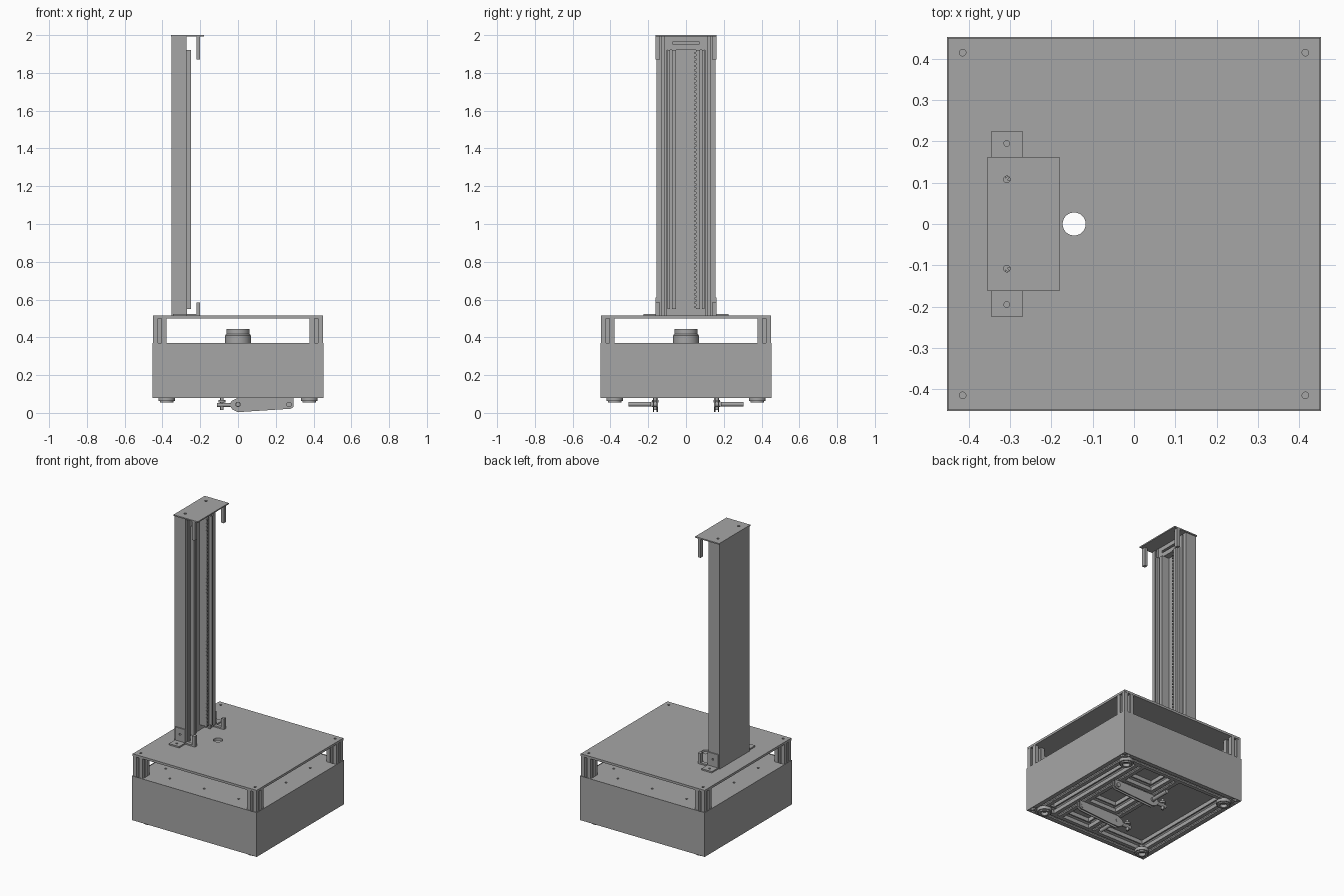
import bpy, bmesh, math
from mathutils import Matrix, Vector

old = bpy.data.objects.get("Cube")
if old:
    bpy.data.objects.remove(old)

grey = bpy.data.materials.new("machine_grey")
grey.use_nodes = True
grey.diffuse_color = (0.38, 0.38, 0.38, 1)
grey.node_tree.nodes["Principled BSDF"].inputs["Base Color"].default_value = grey.diffuse_color

# Rotations that turn the local z axis onto the named axis
TURN = {"z": Matrix(), "x": Matrix.Rotation(math.pi / 2, 4, "Y"),
        "y": Matrix.Rotation(-math.pi / 2, 4, "X")}


def finish(name, bm, smooth=False):
    bmesh.ops.recalc_face_normals(bm, faces=bm.faces)
    mesh = bpy.data.meshes.new(name)
    bm.to_mesh(mesh)
    bm.free()
    mesh.materials.append(grey)
    ob = bpy.data.objects.new(name, mesh)
    bpy.context.collection.objects.link(ob)
    if smooth:
        bpy.ops.object.select_all(action="DESELECT")
        ob.select_set(True)
        bpy.context.view_layer.objects.active = ob
        bpy.ops.object.shade_smooth_by_angle(angle=math.radians(35))
    return ob


def box(name, xs, ys, zs):
    bm = bmesh.new()
    bmesh.ops.create_cube(bm, size=1)
    for v in bm.verts:
        v.co = [(r[0] + r[1]) / 2 + c * (r[1] - r[0]) for c, r in zip(v.co, (xs, ys, zs))]
    return finish(name, bm)


def add_cyl(bm, start, length, radius, axis="z", sides=32):
    m = Matrix.Translation(start) @ TURN[axis] @ Matrix.Translation((0, 0, length / 2))
    bmesh.ops.create_cone(bm, cap_ends=True, segments=sides, radius1=radius,
                          radius2=radius, depth=length, matrix=m)


def cyl(name, start, length, radius, axis="z"):
    bm = bmesh.new()
    add_cyl(bm, start, length, radius, axis)
    return finish(name, bm, True)


def prism(name, pts, vec):
    """Extrude a flat polygon of 3D points along a vector."""
    bm = bmesh.new()
    face = bm.faces.new([bm.verts.new(p) for p in pts])
    top = bmesh.ops.extrude_face_region(bm, geom=[face])["geom"]
    bmesh.ops.translate(bm, vec=vec, verts=[g for g in top if isinstance(g, bmesh.types.BMVert)])
    return finish(name, bm)


def slotted_bar(name, start, length, size, axis="z"):
    """Square profile with an undercut slot in each of its four sides."""
    h = size / 2
    quarter = [(h, -h), (h, -.28 * h), (.75 * h, -.28 * h), (.75 * h, -.55 * h),
               (.4 * h, -.25 * h), (.4 * h, .25 * h), (.75 * h, .55 * h),
               (.75 * h, .28 * h), (h, .28 * h)]
    m = Matrix.Translation(start) @ TURN[axis]
    pts = [m @ (Matrix.Rotation(k * math.pi / 2, 4, "Z") @ Vector((a, b, 0)))
           for k in range(4) for a, b in quarter]
    return prism(name, pts, (m.to_3x3() @ Vector((0, 0, length))))


def lathe(name, profile, centre):
    bm = bmesh.new()
    vs = [bm.verts.new((r, 0, z)) for r, z in profile]
    es = [bm.edges.new(pair) for pair in zip(vs, vs[1:])]
    bmesh.ops.spin(bm, geom=vs + es, cent=(0, 0, 0), axis=(0, 0, 1), angle=math.tau, steps=40)
    bmesh.ops.remove_doubles(bm, verts=bm.verts, dist=.0001)
    bmesh.ops.translate(bm, vec=centre, verts=bm.verts)
    return finish(name, bm, True)


def drill(ob, holes, axis="z"):
    """Cut round holes given as (centre, radius)."""
    bm = bmesh.new()
    for c, r in holes:
        add_cyl(bm, Vector(c) - TURN[axis].to_3x3() @ Vector((0, 0, .03)), .06, r, axis, 24)
    cutter = finish("hole_cutter", bm)
    cutter.hide_render = True
    mod = ob.modifiers.new("holes", "BOOLEAN")
    mod.object, mod.solver = cutter, "EXACT"
    bpy.context.view_layer.update()
    mesh = bpy.data.meshes.new_from_object(ob.evaluated_get(bpy.context.evaluated_depsgraph_get()))
    ob.modifiers.clear()
    ob.data = mesh
    bpy.data.objects.remove(cutter)


SIGNS = (-1, 1)
P, S = .414, .07          # post centre and profile size
CABLE = (-.145, 0)        # cable hole position

# Base casing: four thin outer panels
for s in SIGNS:
    box("casing_panel_y", (-.453, .453), sorted((s * .449, s * .453)), (.08, .37))
    box("casing_panel_x", sorted((s * .449, s * .453)), (-.449, .449), (.08, .37))

# Corner posts and feet
for sx in SIGNS:
    for sy in SIGNS:
        slotted_bar("corner_post", (sx * P, sy * P, .081), .42, S)
        lathe("foot", [(0, .075), (.022, .075), (.022, .055), (.036, .055), (.036, .063),
                       (.044, .063), (.044, .085), (0, .085)], (sx * .378, sy * .378, 0))

# Bottom and upper frame bars
for s in SIGNS:
    for z in (.116, .32):
        slotted_bar("frame_bar_x", (-.379, s * P, z), .758, S, "x")
        slotted_bar("frame_bar_y", (s * P, -.379, z), .758, S, "y")
for x in (0, .27):
    slotted_bar("cross_bar", (x, -.379, .116), .758, S, "y")
for s in SIGNS:
    slotted_bar("clamp_bar", (.035, s * .165, .116), .2, S, "x")

# Tray, deck and top plate
tray = box("inner_tray", (-.38, .38), (-.38, .38), (.152, .162))
drill(tray, [((*CABLE, .157), .028)])
deck = box("deck", (-.449, .449), (-.379, .379), (.358, .368))
edge = [(s * .35, t) for s in SIGNS for t in (-.25, 0, .25)]
edge += [(t, s * .35) for s in SIGNS for t in (-.25, 0, .25)]
drill(deck, [((*CABLE, .363), .028)] + [((x, y, .363), .007) for x, y in edge])
for s in SIGNS:
    box("deck_edge", (-.379, .379), sorted((s * .379, s * .449)), (.358, .368))
top = box("top_plate", (-.45, .45), (-.45, .45), (.5, .515))
drill(top, [((*CABLE, .507), .028)] +
      [((sx * .415, sy * .415, .507), .008) for sx in SIGNS for sy in SIGNS])

# Scanner in the gap
lathe("scanner", [(0, .366), (.068, .366), (.068, .41), (.062, .418), (.062, .445), (0, .445)], (0, 0, 0))

# Tower shell
box("tower_back", (-.352, -.342), (-.155, .155), (.515, 1.992))
box("tower_core", (-.342, -.315), (-.145, .145), (.515, 1.992))
for s in SIGNS:
    def span(a, b):
        return sorted((s * a, s * b))

    box("tower_side", (-.342, -.272), span(.145, .155), (.515, 1.992))
    slotted_bar("tower_column", (-.295, s * .123, .515), 1.477, .044)
    box("rail_outer", (-.315, -.25), span(.085, .098), (.55, 1.92))
    box("rail_inner", (-.315, -.262), span(.052, .074), (.55, 1.92))
    # Angle bracket at the tower foot
    foot = box("bracket_foot", (-.345, -.27), span(.155, .225), (.515, .524))
    drill(foot, [((-.308, s * .195, .52), .007)])
    wall = box("bracket_wall", (-.345, -.27), span(.155, .162), (.515, .61))
    drill(wall, [((-.308, s * .158, .57), .007)], "y")
    # Guide tabs at both ends
    box("upper_tab", (-.22, -.2), span(.138, .162), (1.87, 1.992))
    box("lower_tab", (-.22, -.2), span(.138, .162), (.515, .585))
    box("lower_tab_link", (-.272, -.22), span(.138, .162), (.515, .524))

# Toothed strip along the inner rail
bm = bmesh.new()
for i in range(60):
    m = Matrix.Translation((-.26, .05, .56 + i * .0228)) @ Matrix.Diagonal((.008, .008, .012, 1))
    bmesh.ops.create_cube(bm, size=1, matrix=m)
finish("toothed_strip", bm)

# Tower head with slot, and cap
box("head_upper", (-.315, -.275), (-.1, .1), (1.965, 1.992))
box("head_lower", (-.315, -.275), (-.1, .1), (1.92, 1.95))
for s in SIGNS:
    box("head_end", (-.315, -.275), sorted((s * .07, s * .1)), (1.95, 1.965))
cap = box("tower_cap", (-.355, -.18), (-.162, .162), (1.992, 2))
drill(cap, [((-.308, s * .108, 1.996), .008) for s in SIGNS])

# Clamps under the base
outline = [(-.045, .04), (-.03, .018), (0, .004), (.28, .022), (.295, .032),
           (.295, .078), (-.005, .078), (-.035, .062)]
for s in SIGNS:
    for off in (.152, .172):
        prism("clamp_plate", [(x, s * off - .003, z) for x, z in outline], (0, .006, 0))
    for x in (0, .27):
        cyl("clamp_pin", (x, s * .165 - .018, .045), .036, .014, "y")
    cyl("clamp_handle", (0, s * .245 - .06, .046), .12, .012, "y")
    cyl("clamp_arm", (-.11, s * .163, .042), .1, .011, "x")
    cyl("clamp_bolt", (-.085, s * .163, .014), .07, .009)
    cyl("clamp_nut", (-.085, s * .163, .055), .012, .018)
